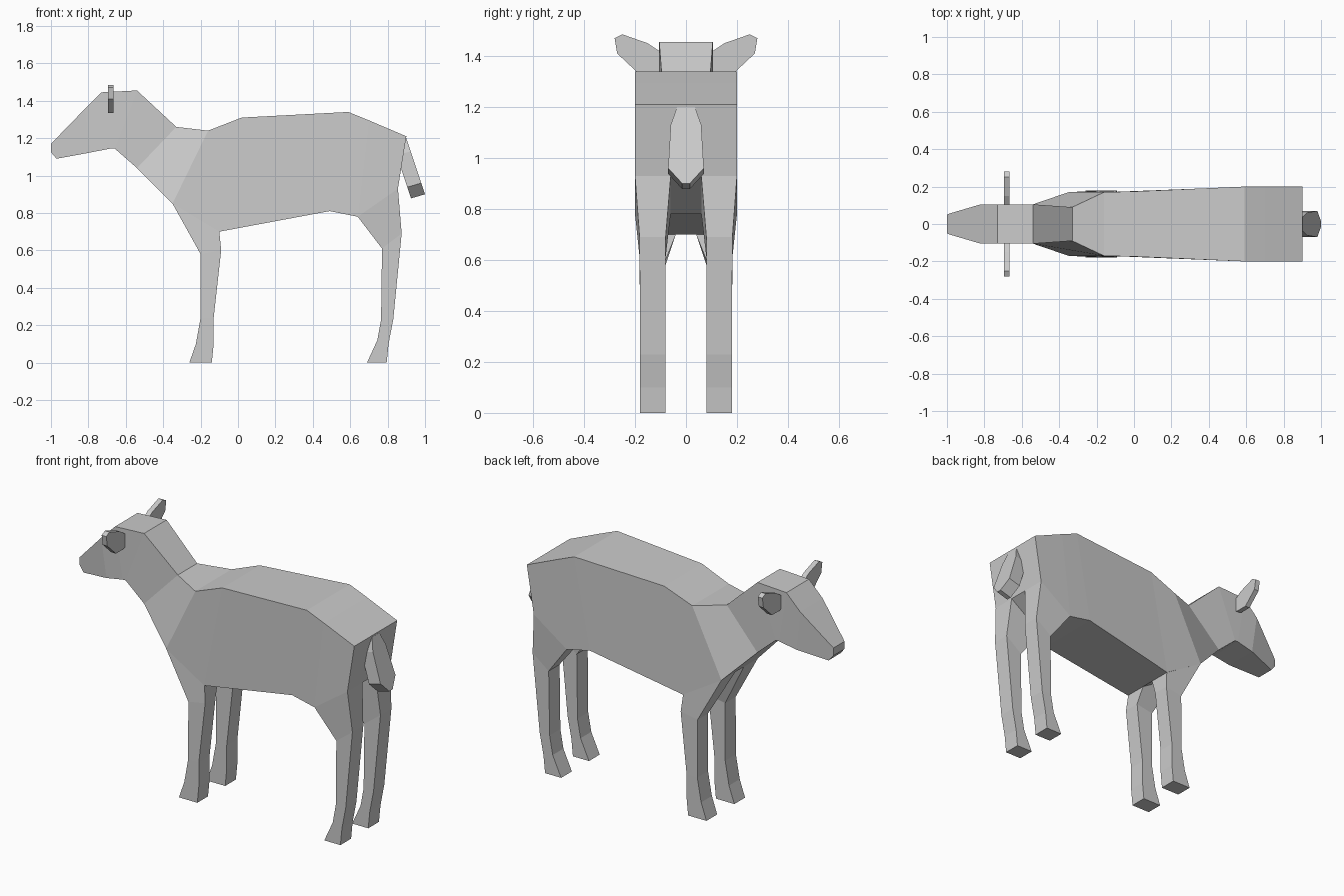
import bpy, bmesh
from mathutils import Vector

if "Cube" in bpy.data.objects:
    bpy.data.objects.remove(bpy.data.objects["Cube"])


def make_object(name, rings, mirror=False):
    """Skin a row of equal-sized point rings and cap both ends."""
    bm = bmesh.new()
    rows = [[bm.verts.new(p) for p in ring] for ring in rings]
    n = len(rows[0])
    for a, b in zip(rows, rows[1:]):
        for i in range(n):
            j = (i + 1) % n
            bm.faces.new((a[i], a[j], b[j], b[i]))
    bm.faces.new(rows[0])
    bm.faces.new(rows[-1])
    bmesh.ops.recalc_face_normals(bm, faces=bm.faces)
    mesh = bpy.data.meshes.new(name)
    bm.to_mesh(mesh)
    bm.free()
    obj = bpy.data.objects.new(name, mesh)
    bpy.context.collection.objects.link(obj)
    if mirror:
        mod = obj.modifiers.new("Mirror", 'MIRROR')
        mod.use_axis = (False, True, False)
        mod.use_clip = False
        mod.use_mirror_merge = False
    return obj


def trunk_ring(xt, zt, wt, xb, zb, wb):
    return [(xt, -wt, zt), (xt, wt, zt), (xb, wb, zb), (xb, -wb, zb)]


def leg_ring(xf, zf, xr, zr, yi, yo):
    return [(xf, yi, zf), (xf, yo, zf), (xr, yo, zr), (xr, yi, zr)]


# Head, neck and body: top x, z, half width, then bottom x, z, half width
trunk = [
    (-1.00, 1.17, .05, -1.00, 1.125, .05),
    (-.99, 1.18, .055, -.97, 1.09, .055),
    (-.82, 1.355, .105, -.79, 1.123, .10),
    (-.73, 1.445, .105, -.68, 1.145, .105),
    (-.54, 1.455, .105, -.66, 1.145, .105),
    (-.33, 1.26, .09, -.54, 1.04, .105),
    (-.16, 1.24, .17, -.35, .85, .17),
    (.02, 1.31, .175, -.10, .70, .172),
    (.59, 1.34, .20, .49, .81, .195),
    (.70, 1.295, .20, .64, .78, .20),
    (.90, 1.21, .20, .855, .93, .20),
]
make_object("body_and_head", [trunk_ring(*s) for s in trunk])

# Legs: front x, z, rear x, z, inner y, outer y
front = [
    (-.35, .85, -.10, .70, .04, .17),
    (-.20, .58, -.09, .60, .08, .178),
    (-.20, .24, -.13, .24, .08, .18),
    (-.225, .10, -.13, .10, .08, .18),
    (-.26, 0, -.14, 0, .08, .18),
]
hind = [
    (.64, .78, .855, .93, .06, .20),
    (.77, .61, .875, .69, .08, .182),
    (.765, .23, .83, .23, .08, .18),
    (.745, .12, .805, .10, .08, .18),
    (.69, 0, .795, 0, .08, .18),
]
make_object("front_legs", [leg_ring(*s) for s in front], mirror=True)
make_object("hind_legs", [leg_ring(*s) for s in hind], mirror=True)

# Ears: thin slab outline in y, z
ear = [(.09, 1.345), (.12, 1.335), (.19, 1.335), (.27, 1.41), (.28, 1.47),
       (.25, 1.485), (.15, 1.45), (.09, 1.41)]
make_object("ears", [[(x, y, z) for y, z in ear] for x in (-.695, -.665)],
            mirror=True)

# Tail: tilted pointed slab, outline in half width and height
half = [(.035, 1.20), (.06, 1.13), (.07, .96), (.015, .90)]
outline = half + [(-w, z) for w, z in reversed(half)]
outer = [Vector((.90 + (1.20 - z) / 3, w, z)) for w, z in outline]
inner = [p + Vector((-.075, 0, -.022)) for p in outer]
make_object("tail", [outer, inner])
